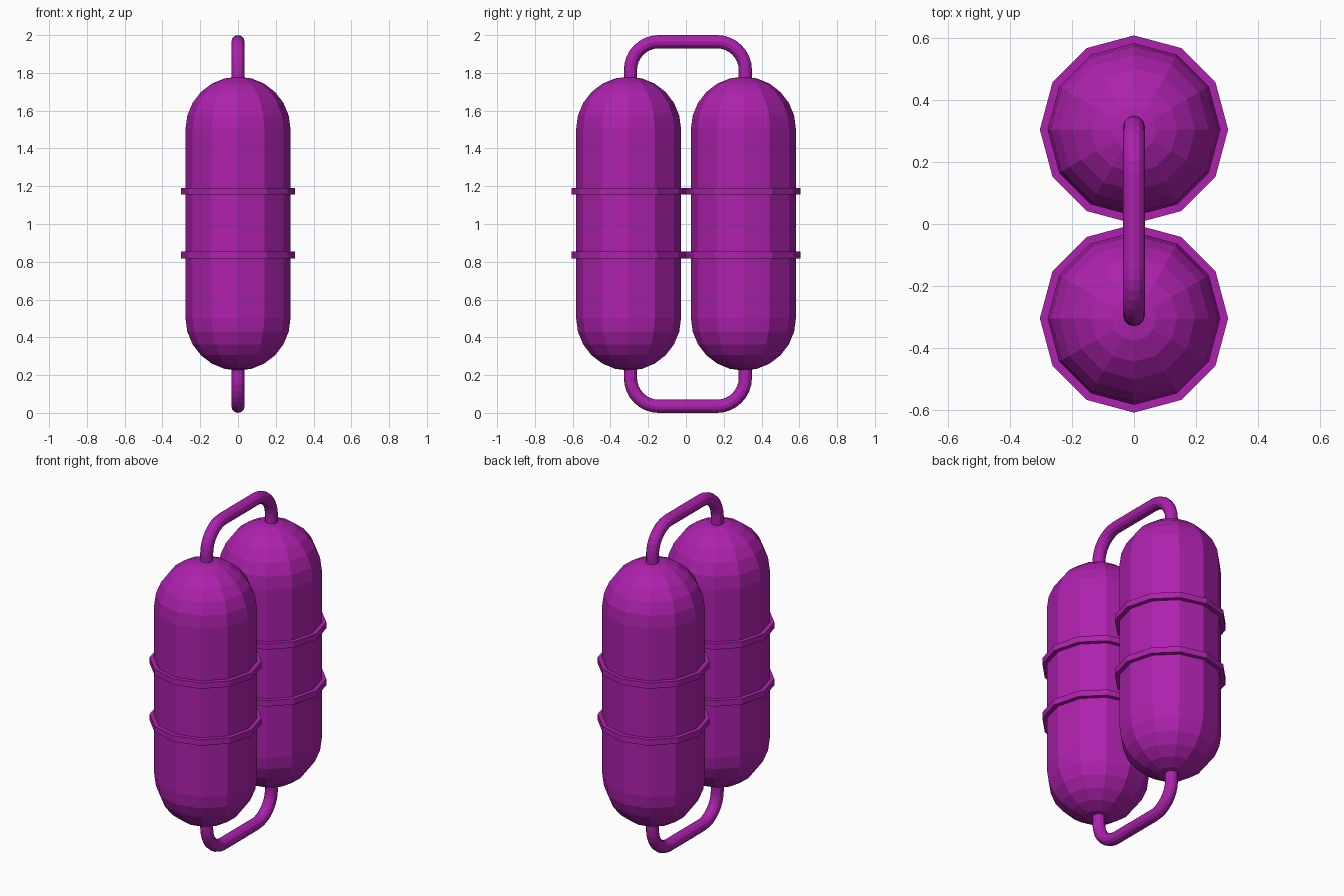
import bpy, bmesh
from math import sin, cos, pi, radians

if "Cube" in bpy.data.objects:
    bpy.data.objects.remove(bpy.data.objects["Cube"])

SIDES = 12
TANK_Y, TANK_R = 0.304, 0.278
CAP_LOW, CAP_HIGH = 0.502, 1.502      # ends of the straight tank wall
PIPE_R, BEND, PIPE_SHIFT = 0.035, 0.15, 0.01

mat = bpy.data.materials.new("purple")
mat.diffuse_color = (0.42, 0.015, 0.42, 1)
mat.use_nodes = True
mat.node_tree.nodes["Principled BSDF"].inputs["Base Color"].default_value = mat.diffuse_color


def add_object(name, mesh, y=0.0):
    ob = bpy.data.objects.new(name, mesh)
    ob.location.y = y
    mesh.materials.clear()
    mesh.materials.append(mat)
    bpy.context.collection.objects.link(ob)
    return ob


def lathe(name, profile, closed=False):
    """Spin a (radius, z) profile around z into a flat-faced mesh."""
    bm = bmesh.new()
    verts = [bm.verts.new((r, 0, z)) for r, z in profile]
    pairs = list(zip(verts, verts[1:] + verts[:1]))
    if not closed:
        pairs.pop()
    edges = [bm.edges.new(p) for p in pairs]
    bmesh.ops.spin(bm, geom=verts + edges, cent=(0, 0, 0), axis=(0, 0, 1),
                   angle=2 * pi, steps=SIDES, use_duplicate=False)
    bmesh.ops.remove_doubles(bm, verts=bm.verts[:], dist=1e-4)
    bmesh.ops.recalc_face_normals(bm, faces=bm.faces[:])
    mesh = bpy.data.meshes.new(name)
    bm.to_mesh(mesh)
    bm.free()
    return mesh


# capsule profile: two half-round caps with six steps each
angles = [radians(15 * i) for i in range(7)]
capsule = [(TANK_R * sin(a), CAP_LOW - TANK_R * cos(a)) for a in angles]
capsule += [(TANK_R * sin(a), CAP_HIGH + TANK_R * cos(a)) for a in reversed(angles)]
tank_mesh = lathe("tank", capsule)


def band_mesh(z, half=0.0175, inner=0.268, outer=0.303):
    return lathe("band", [(inner, z - half), (outer, z - half),
                          (outer, z + half), (inner, z + half)], closed=True)


bands = {"lower": band_mesh(0.836), "upper": band_mesh(1.174)}

# two tanks, each with two raised bands
for side, s in (("front", -1), ("back", 1)):
    add_object(side + "_tank", tank_mesh, s * TANK_Y)
    for level, mesh in bands.items():
        add_object(f"{side}_{level}_band", mesh, s * TANK_Y)


def pipe(name, z_end, z_bar):
    """U-shaped pipe joining both tanks, with rounded corners."""
    up = 1 if z_bar > z_end else -1
    half = [(-TANK_Y, z_end)]
    for i in range(9):
        a = radians(90 * i / 8)
        half.append((-TANK_Y + BEND * (1 - cos(a)), z_bar - up * BEND * (1 - sin(a))))
    path = half + [(-y, z) for y, z in reversed(half)]
    cu = bpy.data.curves.new(name, "CURVE")
    cu.dimensions = "3D"
    cu.bevel_depth = PIPE_R
    cu.bevel_resolution = 4
    cu.use_fill_caps = True
    sp = cu.splines.new("POLY")
    sp.points.add(len(path) - 1)
    sp.use_smooth = False
    for p, (y, z) in zip(sp.points, path):
        p.co = (0, y, z, 1)
    tmp = bpy.data.objects.new(name + "_path", cu)
    mesh = bpy.data.meshes.new_from_object(tmp)
    bpy.data.objects.remove(tmp)
    add_object(name, mesh, PIPE_SHIFT)


# connecting pipes
pipe("top_pipe", 1.75, 2 - PIPE_R)
pipe("bottom_pipe", 0.25, PIPE_R)
